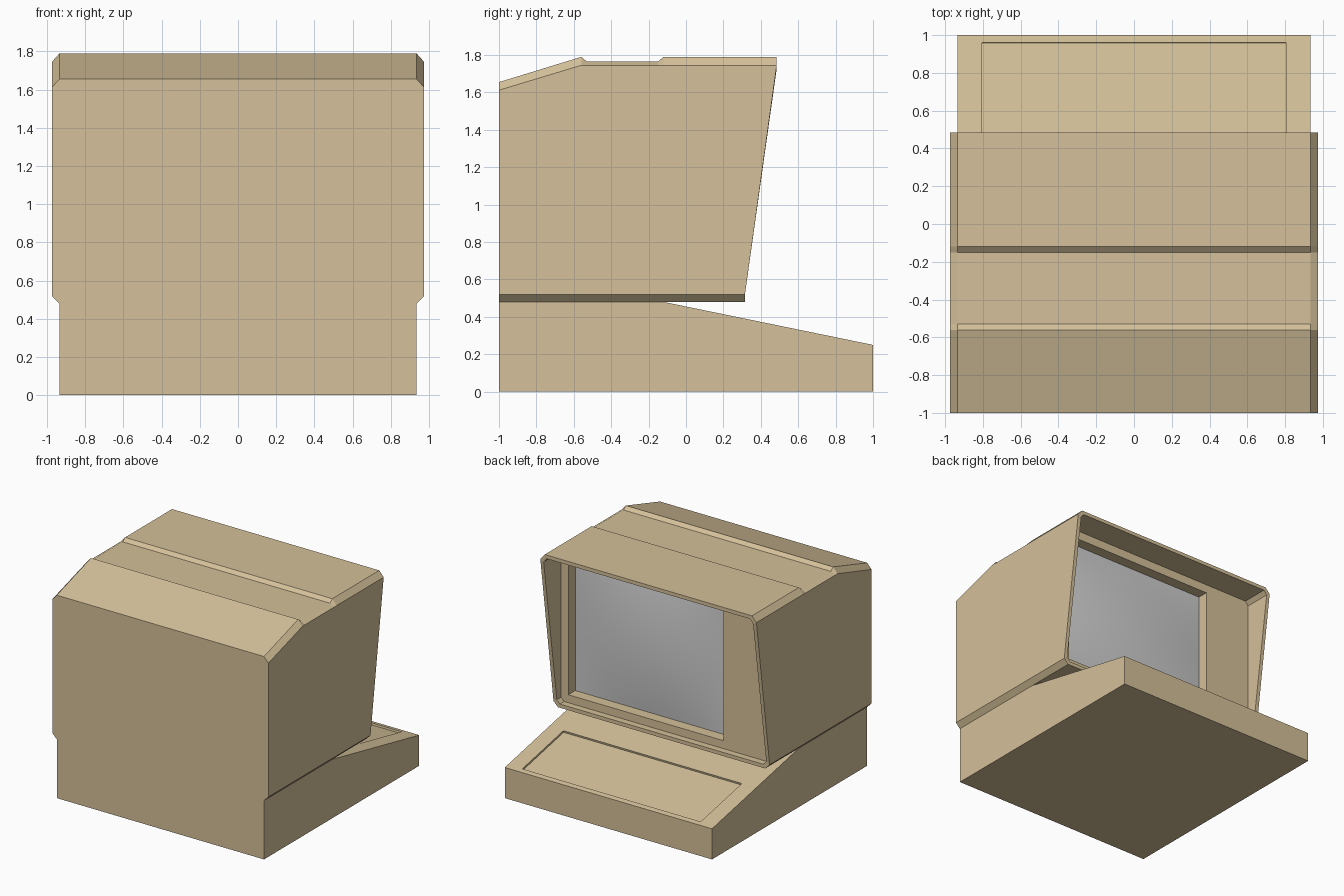
import bpy
import bmesh

cube = bpy.data.objects.get("Cube")
if cube:
    bpy.data.objects.remove(cube, do_unlink=True)


def material(name, color):
    mat = bpy.data.materials.new(name)
    mat.use_nodes = True
    mat.diffuse_color = color
    mat.node_tree.nodes["Principled BSDF"].inputs["Base Color"].default_value = color
    return mat


beige = material("beige plastic", (0.66, 0.53, 0.32, 1))
grey = material("grey glass", (0.62, 0.62, 0.62, 1))


def finish(bm, name, mat):
    bmesh.ops.recalc_face_normals(bm, faces=bm.faces)
    mesh = bpy.data.meshes.new(name)
    bm.to_mesh(mesh)
    bm.free()
    mesh.materials.append(mat)
    obj = bpy.data.objects.new(name, mesh)
    bpy.context.collection.objects.link(obj)
    return obj


def ring(bm, points):
    return [bm.verts.new(p) for p in points]


def bridge(bm, a, b):
    n = len(a)
    for i in range(n):
        j = (i + 1) % n
        bm.faces.new((a[i], a[j], b[j], b[i]))


# Keyboard base: side profile with a sunken panel in the sloping deck
BASE_X, DECK_Y, DECK_Z, LIP_Z = 0.935, -0.12, 0.48, 0.25
SLOPE = (LIP_Z - DECK_Z) / (1 - DECK_Y)


def on_deck(x, y, depth=0.0):
    return (x, y + depth * SLOPE, DECK_Z + SLOPE * (y - DECK_Y) - depth)


def deck_rect(half, back, front, depth=0.0):
    return [on_deck(x, y, depth) for x, y in
            ((-half, back), (half, back), (half, front), (-half, front))]


bm = bmesh.new()
profile = [(DECK_Y, DECK_Z), (-1, DECK_Z), (-1, 0), (1, 0), (1, LIP_Z)]
left, right = (ring(bm, [(x, y, z) for y, z in profile]) for x in (BASE_X, -BASE_X))
bm.faces.new(left)
bm.faces.new(right)
for i in range(len(profile) - 1):
    bm.faces.new((left[i], left[i + 1], right[i + 1], right[i]))
deck = [right[0], left[0], left[-1], right[-1]]
edge = ring(bm, deck_rect(0.805, 0.43, 0.96))
floor = ring(bm, deck_rect(0.805, 0.43, 0.96, 0.015))
bridge(bm, deck, edge)
bridge(bm, edge, floor)
bm.faces.new(floor)
finish(bm, "keyboard_base", beige)

# Monitor housing: chamfered sections lofted from the rear to the screen
HALF, BOTTOM, CHAMFER = 0.975, 0.48, 0.04


def section(y_low, y_high, side, top, inset=0.0):
    w, b, t, s = HALF - inset, BOTTOM + inset, top - inset, side - inset * 0.6
    n, c = w - CHAMFER + inset * 0.4, b + CHAMFER - inset * 0.4
    low = [(-n, b), (n, b), (w, c)]
    high = [(w, s), (n, t), (-n, t), (-w, s)]
    return ([(x, y_low, z) for x, z in low] + [(x, y_high, z) for x, z in high]
            + [(-w, y_low, c)])


SIDE, TOP, GROOVE, RIM = 1.745, 1.79, 1.765, 0.03
BEZEL_Y, SCREEN_Y = 0.26, 0.17
stations = [(-1, -1, 1.612, 1.655), (-0.56, -0.56, SIDE, TOP),
            (-0.53, -0.53, SIDE, GROOVE), (-0.15, -0.15, SIDE, GROOVE),
            (-0.12, -0.12, SIDE, TOP), (0.315, 0.485, SIDE, TOP),
            (0.315, 0.485, SIDE, TOP, RIM), (BEZEL_Y, BEZEL_Y, SIDE, TOP, RIM)]
bm = bmesh.new()
rings = [ring(bm, section(*s)) for s in stations]
bm.faces.new(rings[0])
for a, b in zip(rings, rings[1:]):
    bridge(bm, a, b)

# Bezel face around the off-centre screen opening
X0, X1, Z0, Z1 = -0.52, 0.88, 0.575, 1.688
corners = ((X1, Z0), (X1, Z1), (X0, Z1), (X0, Z0))
front = ring(bm, [(x, BEZEL_Y, z) for x, z in corners])
back = ring(bm, [(x, SCREEN_Y, z) for x, z in corners])
outer = rings[-1]
for i in range(4):
    p, q, r = (outer[(2 * i + k) % 8] for k in (1, 2, 3))
    bm.faces.new((p, q, front[i]))
    bm.faces.new((q, r, front[(i + 1) % 4], front[i]))
bridge(bm, front, back)
finish(bm, "monitor_housing", beige)

# Screen: gently bulging glass
bm = bmesh.new()
bmesh.ops.create_grid(bm, x_segments=16, y_segments=16, size=1)
for v in bm.verts:
    u, w = v.co.x, v.co.y
    v.co = ((X0 + X1) / 2 + u * (X1 - X0) / 2,
            SCREEN_Y + 0.04 * (1 - u * u) * (1 - w * w),
            (Z0 + Z1) / 2 + w * (Z1 - Z0) / 2)
for f in bm.faces:
    f.smooth = True
screen = finish(bm, "screen", grey)
if screen.data.polygons[0].normal.y < 0:
    screen.data.flip_normals()
